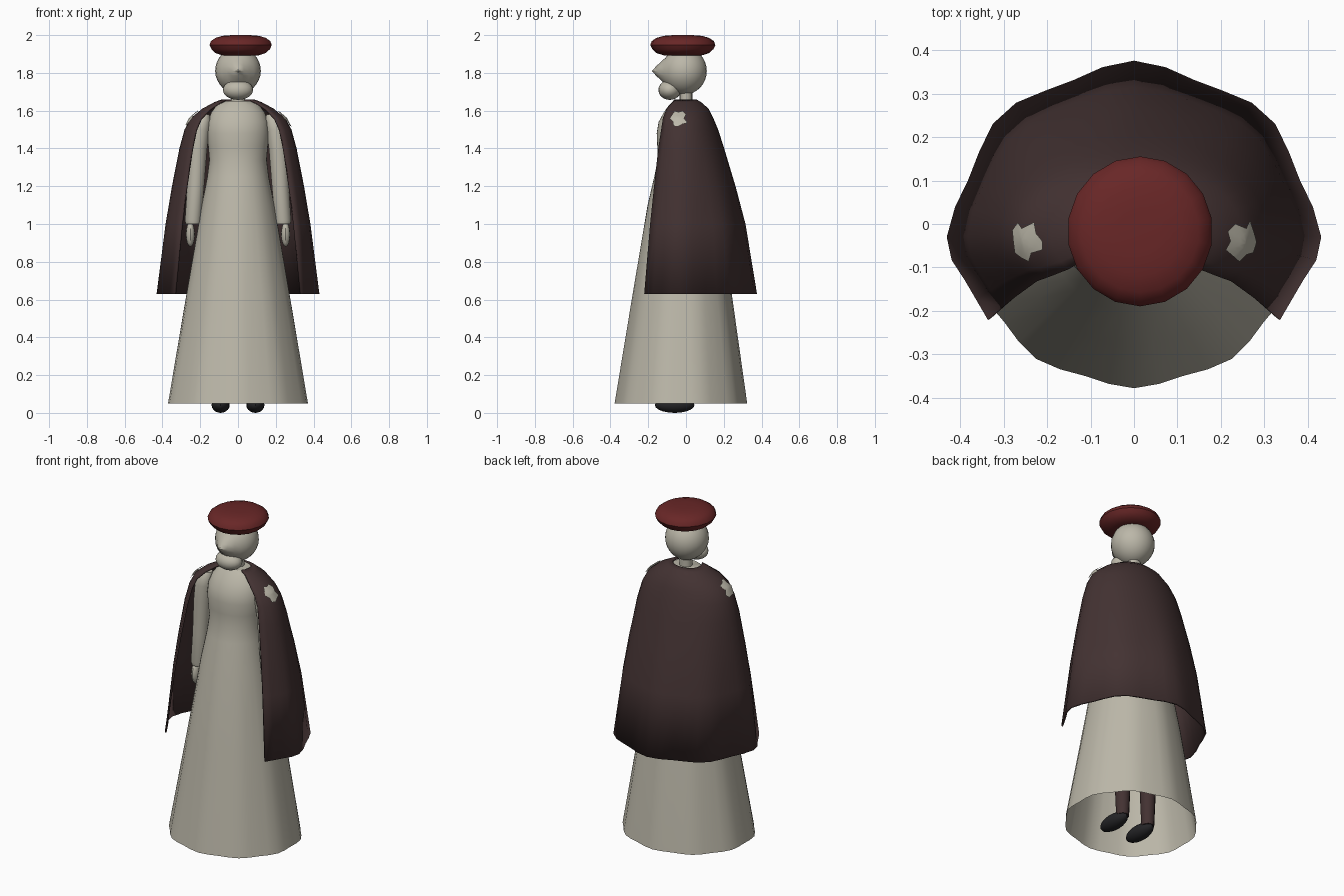
import bpy, bmesh
from math import sin, cos, pi, radians

if "Cube" in bpy.data.objects:
    bpy.data.objects.remove(bpy.data.objects["Cube"], do_unlink=True)

parts = []


def material(name, rgb):
    m = bpy.data.materials.new(name)
    m.use_nodes = True
    m.diffuse_color = (*rgb, 1)
    node = next(n for n in m.node_tree.nodes if n.type == 'BSDF_PRINCIPLED')
    node.inputs["Base Color"].default_value = (*rgb, 1)
    return m


ivory = material("ivory", (0.50, 0.475, 0.395))
brown = material("dark brown", (0.056, 0.032, 0.032))
red = material("deep red", (0.14, 0.02, 0.02))
black = material("black", (0.018, 0.018, 0.02))


def finish(name, bm, mat):
    mesh = bpy.data.meshes.new(name)
    bm.to_mesh(mesh)
    bm.free()
    mesh.materials.append(mat)
    ob = bpy.data.objects.new(name, mesh)
    bpy.context.collection.objects.link(ob)
    parts.append(ob)
    return ob


def skin(name, rings, mat, closed=True, bottom=False, top=False):
    """Skin a stack of point rings, listed from bottom to top."""
    bm = bmesh.new()
    rows = [[bm.verts.new(p) for p in ring] for ring in rings]
    n = len(rows[0])
    for low, high in zip(rows, rows[1:]):
        for j in range(n if closed else n - 1):
            k = (j + 1) % n
            bm.faces.new((low[j], low[k], high[k], high[j]))
    if bottom:
        bm.faces.new(rows[0][::-1])
    if top:
        bm.faces.new(rows[-1])
    return finish(name, bm, mat)


def oval(x, y, z, rx, ry, n, wave=0, folds=0):
    ring = []
    for j in range(n):
        a = 2 * pi * j / n
        s = 1 + wave * cos(folds * a)
        ring.append((x - rx * s * sin(a), y + ry * s * cos(a), z))
    return ring


def ball(name, centre, radii, mat, segs=20, rings=12, shape=None):
    bm = bmesh.new()
    bmesh.ops.create_uvsphere(bm, u_segments=segs, v_segments=rings, radius=1)
    for v in bm.verts:
        v.co = [c + r * p for c, r, p in zip(centre, radii, v.co)]
        if shape:
            shape(v.co)
    return finish(name, bm, mat)


# Gown: height, half width, centre y, half depth
gown = [(.05, .375, -.027, .345), (.63, .275, -.02, .26), (1.1, .193, -.025, .178),
        (1.25, .163, -.025, .143), (1.34, .152, -.025, .125), (1.41, .158, -.027, .125),
        (1.48, .165, -.027, .128), (1.54, .16, -.025, .12), (1.59, .142, -.018, .1),
        (1.63, .112, -.01, .08), (1.652, .08, -.005, .062)]
skin("gown", [oval(0, y, z, rx, ry, 40, .018 * max(0, 1 - z / 1.2), 10)
              for z, rx, y, ry in gown], ivory, top=True)

# Cape: height, half width, centre y, front depth, back depth
cape_rows = [(.63, .42, -.04, .29, .405), (1.0, .378, -.035, .25, .345),
             (1.2, .347, -.03, .225, .29), (1.4, .31, -.03, .19, .232),
             (1.5, .283, -.03, .165, .2), (1.56, .25, -.03, .15, .175),
             (1.61, .19, -.03, .12, .15), (1.645, .125, -.02, .085, .1),
             (1.66, .085, -.01, .085, .065)]


def cape_point(a, z, lift=0):
    """Point on the cape at angle a from the back."""
    for low, high in zip(cape_rows, cape_rows[1:]):
        if z <= high[0]:
            break
    t = (z - low[0]) / (high[0] - low[0])
    _, rx, yc, front, back = [p + (q - p) * t for p, q in zip(low, high)]
    s = 1 + .027 * cos(8 * a) * max(0, 1 - (z - .63) / .8)
    ry = back if cos(a) > 0 else front
    return (-(rx * s + lift) * sin(a), yc + (ry * s + lift) * cos(a), z + lift * .6)


edge = radians(128)
N = 26
cape = skin("cape", [[cape_point(edge * (2 * j / N - 1), row[0]) for j in range(N + 1)]
                     for row in cape_rows], brown, closed=False)
shell = cape.modifiers.new("thickness", 'SOLIDIFY')
shell.thickness = .01
shell.offset = -1

# Ragged sleeve patches showing on the cape's shoulders
ragged = (1, .7, 1, .95, .8, 1.05, .6, .95, 1, .75, 1, .9)
for side, label in ((-1, "left"), (1, "right")):
    def patch_point(j, r):
        b = side * 2 * pi * j / len(ragged)
        r *= ragged[j]
        return cape_point(side * radians(94 + 17 * r * cos(b)), 1.555 + .045 * r * sin(b), .007)
    skin(label + "_shoulder_patch",
         [[patch_point(j, r) for j in range(len(ragged))] for r in (1, .7, .4, .15)],
         ivory, top=True)

# Arms, legs and shoes
sleeve = [(1.0, .238, .04), (1.02, .238, .044), (1.2, .224, .046), (1.4, .212, .05),
          (1.5, .2, .052), (1.55, .188, .045), (1.58, .175, .025)]
for side, label in ((1, "left"), (-1, "right")):
    skin(label + "_sleeve", [oval(side * x, -.035, z, r, r, 14) for z, x, r in sleeve],
         ivory, bottom=True, top=True)
    ball(label + "_hand", (side * .252, -.04, .945), (.024, .036, .065), ivory, 12, 8)
    skin(label + "_leg", [oval(side * .09, .01, z, r, r, 12)
                          for z, r in ((.05, .036), (.4, .05), (.8, .065))],
         brown, bottom=True, top=True)
    ball(label + "_shoe", (side * .092, -.06, .042), (.048, .105, .042), black, 16, 10)

# Head with a pointed nose
def pull_nose(co):
    if co.y < 0:
        co.y -= .05 * max(0, 1 - abs(co.x) / .065) * max(0, 1 - abs(co.z - 1.81) / .065)
    if co.z < 1.79:
        co.x *= 1 - (1.79 - co.z) * .6


ball("head", (0, -.01, 1.81), (.121, .12, .125), ivory, 24, 16, pull_nose)
ball("beard", (0, -.086, 1.71), (.08, .06, .053), ivory)
skin("neck", [oval(0, 0, z, .037, .034, 14) for z in (1.62, 1.73)], ivory)

# Beret
beret = [(1.893, .1), (1.905, .137), (1.925, .159), (1.947, .17), (1.968, .162),
         (1.985, .138), (1.996, .1), (2.0, .05)]
skin("beret", [oval(.014, -.017, z, r * .985, r * 1.015, 18) for z, r in beret],
     red, bottom=True, top=True)

# Smooth shading with sharp edges kept
for ob in bpy.context.selected_objects:
    ob.select_set(False)
for ob in parts:
    ob.select_set(True)
bpy.context.view_layer.objects.active = parts[0]
bpy.ops.object.shade_smooth_by_angle(angle=radians(40))
